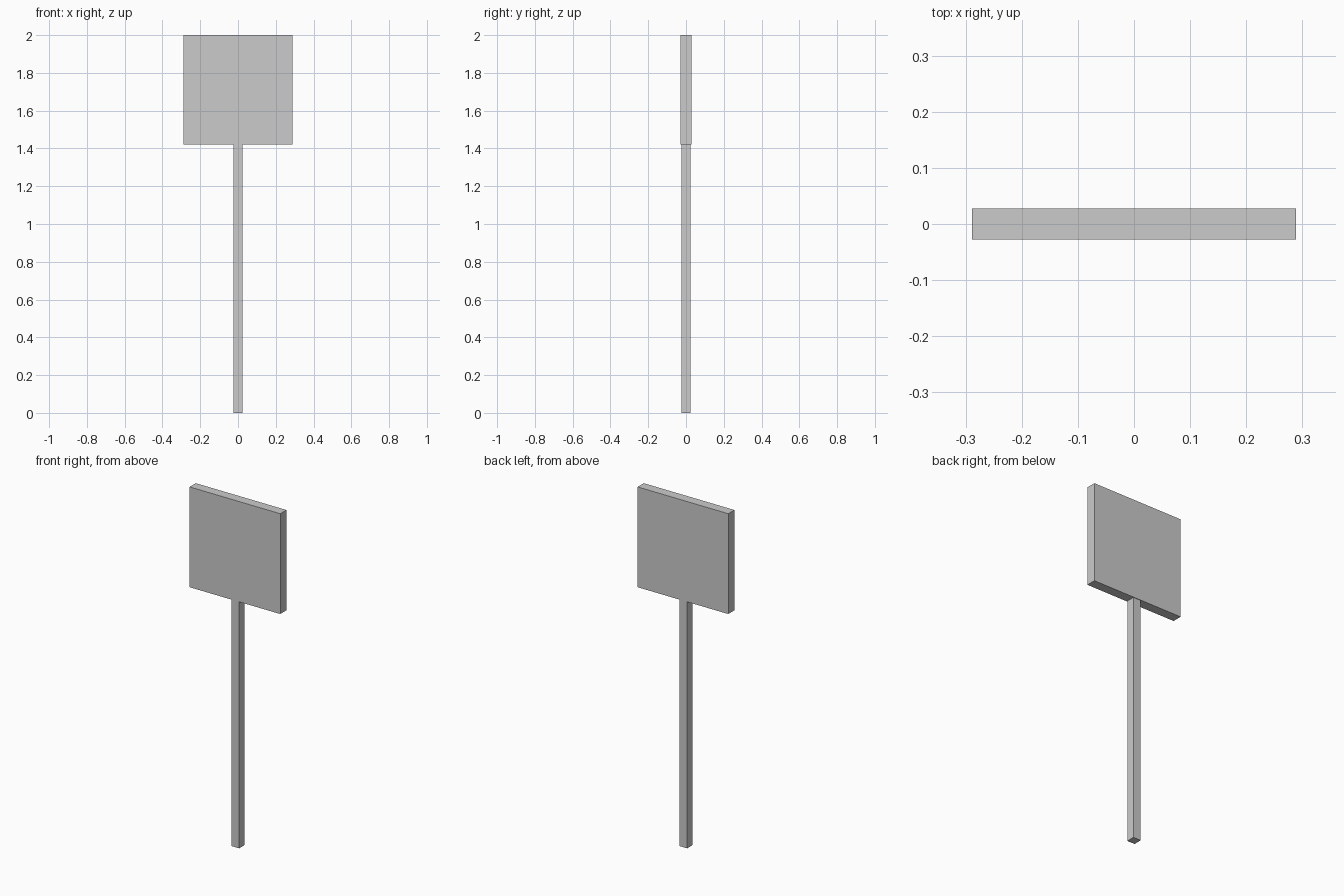
import bpy

if "Cube" in bpy.data.objects:
    bpy.data.objects.remove(bpy.data.objects["Cube"])


def box(name, size, z_bottom):
    """Box centred on x and y, resting at z_bottom."""
    bpy.ops.mesh.primitive_cube_add(size=1, location=(0, 0, z_bottom + size[2] / 2))
    ob = bpy.context.object
    ob.name = name
    ob.scale = size
    bpy.ops.object.transform_apply(location=False, rotation=False, scale=True)
    return ob


BOARD_BOTTOM = 1.422

# Square post from the ground to the underside of the board
box("post", (0.049, 0.049, BOARD_BOTTOM), 0)

# Square sign board on top
box("sign_board", (0.578, 0.056, 2 - BOARD_BOTTOM), BOARD_BOTTOM)
